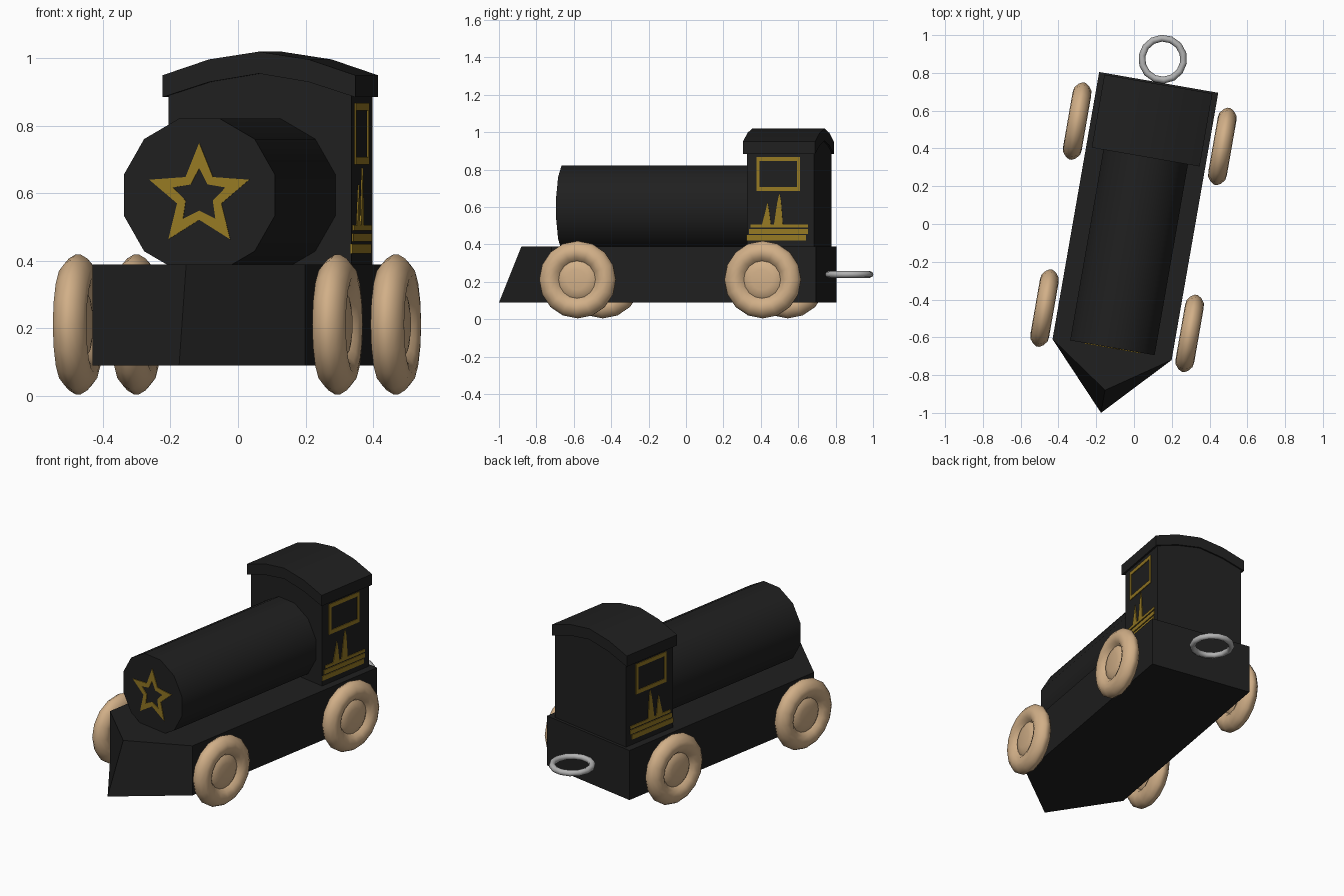
import bpy, bmesh, math
from mathutils import Matrix

if "Cube" in bpy.data.objects:
    bpy.data.objects.remove(bpy.data.objects["Cube"])

# The whole toy is turned slightly about the vertical axis
TURN = Matrix.Rotation(math.radians(-9.9), 4, 'Z')


def material(name, rgb):
    m = bpy.data.materials.new(name)
    m.diffuse_color = (*rgb, 1)
    m.use_nodes = True
    m.node_tree.nodes["Principled BSDF"].inputs["Base Color"].default_value = m.diffuse_color
    return m


BLACK = material("black paint", (0.014, 0.014, 0.014))
GOLD = material("gold paint", (0.30, 0.19, 0.017))
WOOD = material("light wood", (0.64, 0.43, 0.245))
STEEL = material("steel", (0.45, 0.45, 0.45))


def finish(name, bm, mat, smooth=None):
    bmesh.ops.recalc_face_normals(bm, faces=bm.faces)
    bm.transform(TURN)
    me = bpy.data.meshes.new(name)
    bm.to_mesh(me)
    bm.free()
    me.materials.append(mat)
    ob = bpy.data.objects.new(name, me)
    bpy.context.collection.objects.link(ob)
    if smooth:
        bpy.ops.object.select_all(action='DESELECT')
        ob.select_set(True)
        bpy.context.view_layer.objects.active = ob
        bpy.ops.object.shade_smooth_by_angle(angle=math.radians(smooth))
    return ob


def loft(bm, rings, caps=True):
    """Join closed rings of points with quads."""
    rows = [[bm.verts.new(p) for p in r] for r in rings]
    n = len(rows[0])
    for a, b in zip(rows, rows[1:]):
        for i in range(n):
            j = (i + 1) % n
            bm.faces.new((a[i], a[j], b[j], b[i]))
    if caps:
        bm.faces.new(rows[0])
        bm.faces.new(rows[-1])


def along(name, profile, y0, y1, mat, smooth=None):
    """Extrude an x/z profile along the length of the engine."""
    bm = bmesh.new()
    loft(bm, [[(x, y, z) for x, z in profile] for y in (y0, y1)])
    return finish(name, bm, mat, smooth)


def box(bm, x, y, z):
    loft(bm, [[(x[0], y[0], h), (x[1], y[0], h), (x[1], y[1], h), (x[0], y[1], h)] for h in z])


# Chassis with pointed, raked nose
bm = bmesh.new()
loft(bm, [[(-.32, .761, z), (-.32, -.675, z), (0, tip, z), (.32, -.675, z), (.32, .761, z)]
          for z, tip in ((.09, -1.015), (.39, -.893))])
finish("chassis", bm, BLACK)

# Boiler
R, BZ, FRONT = .227, .595, -.665
circle = [(R * math.cos(math.tau * (i + .5) / 12) / math.cos(math.pi / 12),
           BZ + R * math.sin(math.tau * (i + .5) / 12) / math.cos(math.pi / 12)) for i in range(12)]
along("boiler", circle, FRONT, .39, BLACK, 40)

# Cab and arched roof
along("cab", [(-.275, .385), (.275, .385), (.275, .91), (.15, .955), (0, .98),
              (-.15, .955), (-.275, .91)], .379, .743, BLACK, 30)
along("roof", [(-.29, .885), (-.15, .93), (0, .955), (.15, .93), (.29, .885),
               (.29, .95), (.15, .997), (0, 1.02), (-.15, .997), (-.29, .95)],
      .36, .752, BLACK, 30)

# Gold star outline on the boiler front
bm = bmesh.new()


def star(r_tip, r_in, y):
    return [(r * math.cos(a), y, .592 + r * math.sin(a))
            for i in range(10)
            for r, a in [((r_tip, r_in)[i % 2], math.pi / 2 + i * math.pi / 5)]]


y0, y1 = FRONT + .002, FRONT - .004
loft(bm, [star(.083, .043, y0), star(.158, .070, y0), star(.158, .070, y1),
          star(.083, .043, y1), star(.083, .043, y0)], caps=False)
bmesh.ops.remove_doubles(bm, verts=bm.verts, dist=1e-5)
finish("boiler_star", bm, GOLD)

# Painted window frame, stripes and flames on both cab sides
for side, s in (("left", -1), ("right", 1)):
    xs = (s * .273, s * .279)
    bm = bmesh.new()
    for z in ((.685, .708), (.845, .868)):
        box(bm, xs, (.43, .667), z)
    for y in ((.43, .447), (.65, .667)):
        box(bm, xs, y, (.708, .845))
    finish(side + "_window_frame", bm, GOLD)

    bm = bmesh.new()
    box(bm, xs, (.378, .70), (.422, .450))
    box(bm, xs, (.39, .71), (.457, .482))
    box(bm, xs, (.40, .71), (.490, .506))
    finish(side + "_stripes", bm, GOLD)

    bm = bmesh.new()
    for y, top in ((.487, .625), (.552, .675)):
        loft(bm, [[(x, y - .026, .506), (x, y + .022, .506), (x, y + .012, top - .04),
                   (x, y + .004, top), (x, y - .008, top - .05)] for x in xs])
    finish(side + "_flames", bm, GOLD)

# Wooden wheels: rounded tyre, groove and hub, turned about the axle
half = [(.055, .036), (.085, .030), (.100, .020), (.118, .040), (.145, .050),
        (.172, .046), (.195, .028), (.207, .008)]
turned = half + [(r, -h) for r, h in reversed(half)]
for row, y in (("front", -.52), ("back", .485)):
    for side, s in (("left", -1), ("right", 1)):
        bm = bmesh.new()
        loft(bm, [[(s * .39 + h * s, y + r * math.cos(math.tau * i / 16),
                    .212 + r * math.sin(math.tau * i / 16)) for i in range(16)]
                  for r, h in turned])
        finish(f"{row}_{side}_wheel", bm, WOOD, 50)

# Steel pull ring at the back
bm = bmesh.new()
loft(bm, [[((.111 + .018 * math.cos(b)) * math.cos(a), .886 + (.111 + .018 * math.cos(b)) * math.sin(a),
            .24 + .018 * math.sin(b)) for b in [math.tau * j / 8 for j in range(8)]]
          for a in [math.tau * i / 14 for i in range(15)]], caps=False)
bmesh.ops.remove_doubles(bm, verts=bm.verts, dist=1e-5)
finish("pull_ring", bm, STEEL, 60)
